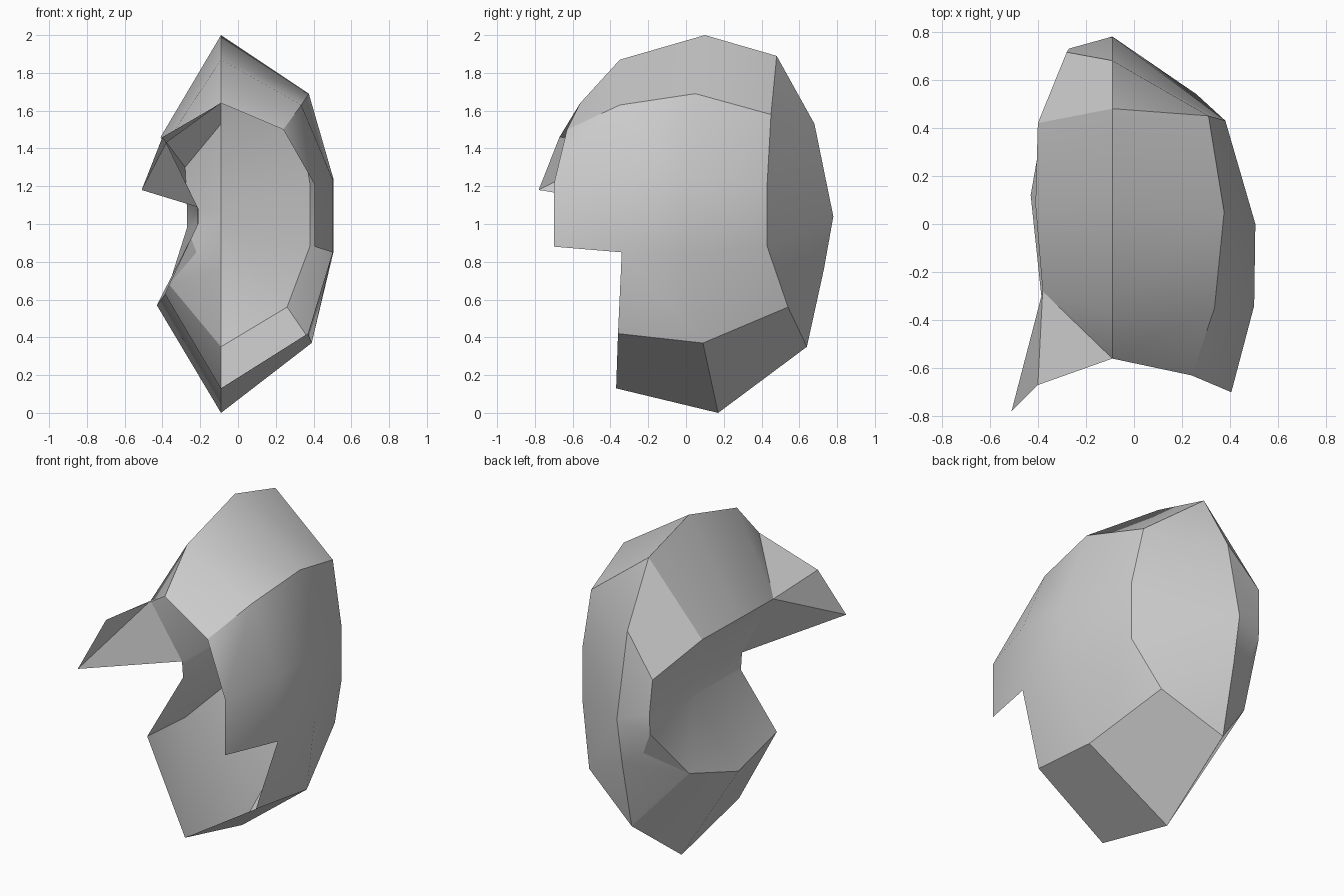
import bpy
import bmesh
import math
from mathutils import Vector

old_cube = bpy.data.objects.get("Cube")
if old_cube:
    bpy.data.objects.remove(old_cube, do_unlink=True)

# One plain grey for the whole shell
grey = bpy.data.materials.new("plain_grey")
grey.use_nodes = True
grey.diffuse_color = (0.6, 0.6, 0.6, 1)
grey.node_tree.nodes["Principled BSDF"].inputs["Base Color"].default_value = (0.6, 0.6, 0.6, 1)

CENTRE = Vector((0.0, 0.05, 1.0))
RIDGE_X = -0.09


def row(*points):
    return [Vector(p) for p in points]


def ridge(*points):
    """Points on the central ridge plane, given as y and z."""
    return [Vector((RIDGE_X, y, z)) for y, z in points]


def build_sheet(name, *strips):
    """Loft quads between pairs of rows; repeated points become triangles."""
    bm = bmesh.new()
    for first, second in strips:
        for i in range(len(first) - 1):
            corners = []
            for p in (first[i], first[i + 1], second[i + 1], second[i]):
                if all((p - q).length > 0.0001 for q in corners):
                    corners.append(p)
            if len(corners) > 2:
                bm.faces.new([bm.verts.new(p) for p in corners])
    bmesh.ops.remove_doubles(bm, verts=bm.verts[:], dist=0.0001)
    bmesh.ops.recalc_face_normals(bm, faces=bm.faces[:])
    # Turn the sheet so that its outside faces away from the middle
    facing = sum(f.normal.dot(f.calc_center_median() - CENTRE) * f.calc_area()
                 for f in bm.faces)
    if facing < 0:
        bmesh.ops.reverse_faces(bm, faces=bm.faces[:])
    mesh = bpy.data.meshes.new(name)
    bm.to_mesh(mesh)
    bm.free()
    mesh.materials.append(grey)
    obj = bpy.data.objects.new(name, mesh)
    bpy.context.collection.objects.link(obj)
    bpy.ops.object.select_all(action="DESELECT")
    obj.select_set(True)
    bpy.context.view_layer.objects.active = obj
    bpy.ops.object.shade_smooth_by_angle(angle=math.radians(30))
    return obj


# Ridge profiles, running over the top, down the back and under the bottom
top_ridge = ridge((-0.56, 1.64), (-0.35, 1.87), (0.1, 2.0), (0.48, 1.89))
back_ridge = ridge((0.68, 1.53), (0.78, 1.04), (0.73, 0.76))
base_ridge = ridge((-0.37, 0.13), (0.17, 0.0), (0.64, 0.35))
brow, crown_end, base_end = top_ridge[0], top_ridge[-1], base_ridge[-1]
upper, middle, lower = back_ridge

# Wall rows on the full side, front to back
wall_top = row((0.24, -0.63, 1.5), (0.335, -0.35, 1.63), (0.375, 0.05, 1.69), (0.31, 0.45, 1.58))
wall_mid = row((0.405, -0.7, 1.21), (0.5, -0.34, 1.24), (0.505, 0, 1.24), (0.38, 0.43, 1.22))
wall_low = row((0.405, -0.7, 0.88), (0.5, -0.34, 0.85), (0.505, 0, 0.85), (0.38, 0.43, 0.88))
wall_base = row((0.37, -0.36, 0.42), (0.39, 0.09, 0.37), (0.26, 0.54, 0.56))

# Rows on the pinched side, front to back
eave = row((-0.38, -0.28, 1.43), (-0.41, 0.08, 1.46), (-0.4, 0.42, 1.46))
back_rim = row((-0.28, 0.715, 1.3), (-0.27, 0.73, 1.1), (-0.27, 0.725, 0.98), (-0.22, 0.716, 0.85))
waist_top = row((-0.215, -0.22, 1.09), (-0.21, 0.22, 1.08))
waist_low = row((-0.215, -0.21, 0.99), (-0.21, 0.22, 1.0))
pinch_base = row((-0.385, -0.305, 0.63), (-0.43, 0.12, 0.57), (-0.365, 0.49, 0.68))
rim_high, rim_top, rim_low, rim_foot = back_rim

# Roof: one slope on each side of the ridge
build_sheet("full_side_roof", (top_ridge, wall_top))
build_sheet("pinched_side_roof", (top_ridge, [eave[0]] + eave))

# Full side wall with the cheek ending in a notch
build_sheet("full_side_wall",
            ([wall_top[0], wall_top[1]], [wall_mid[0], wall_mid[0]]),
            ([wall_top[1], wall_top[1]], [wall_mid[0], wall_mid[1]]),
            (wall_top[1:], wall_mid[1:]),
            (wall_mid, wall_low),
            (wall_low[1:], wall_base))

# Back panel on each side of the ridge
back_line = [crown_end, upper, middle, middle, lower, base_end]
full_rim = [crown_end, wall_top[3], wall_mid[3], wall_low[3], wall_base[2], base_end]
build_sheet("full_side_back", (back_line, full_rim))
build_sheet("pinched_side_back", (back_line, [eave[2]] + back_rim + [pinch_base[2]]))

# Bottom: two slopes meeting at the lower ridge
build_sheet("full_side_bottom", (base_ridge, wall_base))
build_sheet("pinched_side_bottom", (base_ridge, pinch_base))

# Waist: the hollow wall between the eave and the bottom slope
build_sheet("hollow_waist",
            (eave[:2], waist_top),
            (eave[1:], [waist_top[1], waist_top[1]]),
            ([eave[2], rim_high], [waist_top[1], rim_top]),
            (waist_top + [rim_top], waist_low + [rim_low]),
            (waist_low + [rim_low], pinch_base),
            ([rim_low, rim_foot], [pinch_base[2], pinch_base[2]]))

# Pointed visor flap hanging from the brow
visor_edge = [brow] + row((-0.4, -0.67, 1.46), (-0.51, -0.78, 1.18)) + [waist_top[0]]
build_sheet("visor_flap", (visor_edge, [eave[0]] * 4))
